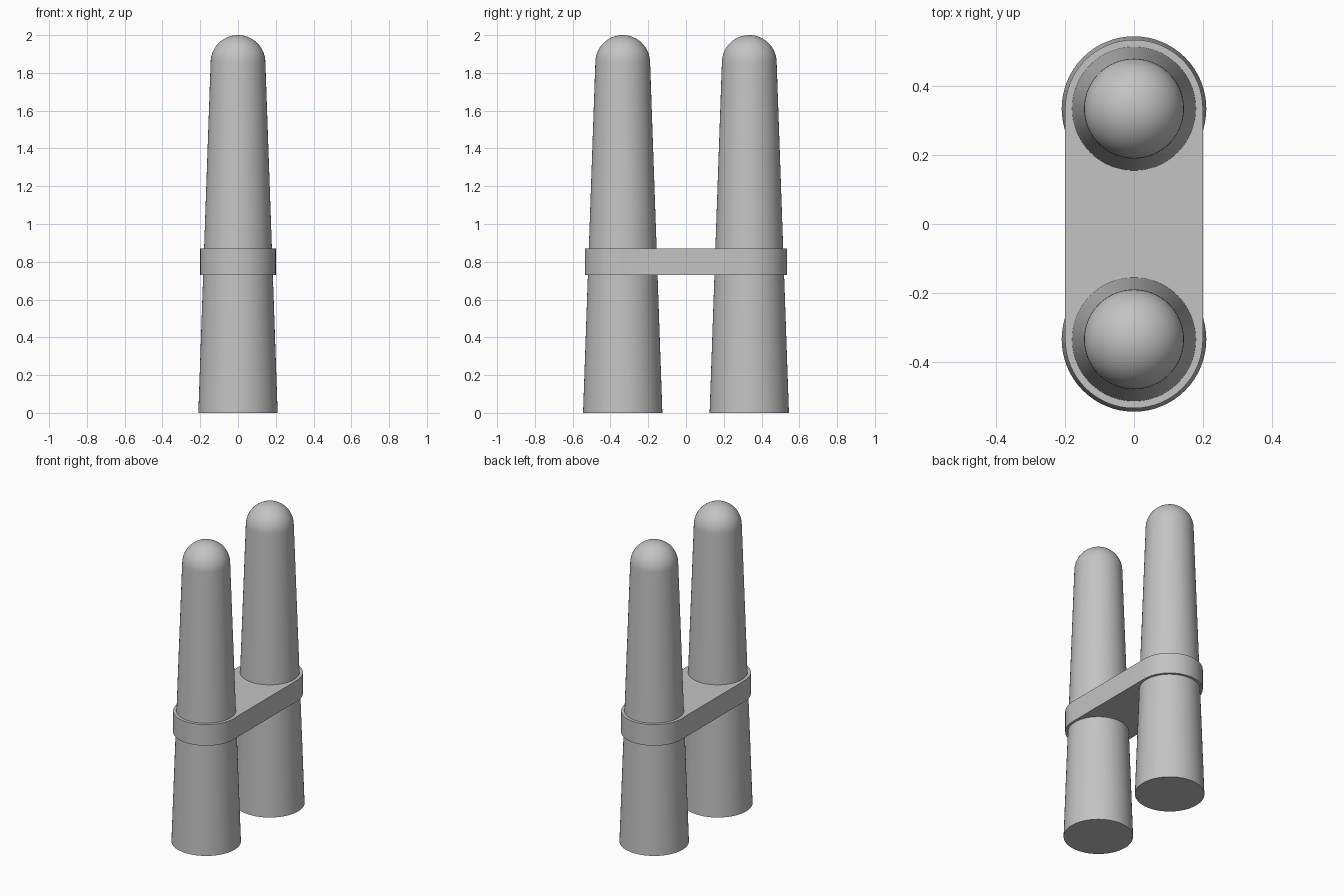
import bpy, bmesh, math

if "Cube" in bpy.data.objects:
    bpy.data.objects.remove(bpy.data.objects["Cube"], do_unlink=True)

SPACING = 0.335      # distance of each post from the middle
SEGMENTS = 64

grey = bpy.data.materials.new("plain grey")
grey.use_nodes = True
colour = (0.55, 0.55, 0.55, 1)
grey.diffuse_color = colour
grey.node_tree.nodes["Principled BSDF"].inputs["Base Color"].default_value = colour


def finish(name, bm):
    bmesh.ops.recalc_face_normals(bm, faces=bm.faces)
    mesh = bpy.data.meshes.new(name)
    bm.to_mesh(mesh)
    bm.free()
    mesh.materials.append(grey)
    obj = bpy.data.objects.new(name, mesh)
    bpy.context.collection.objects.link(obj)
    bpy.ops.object.select_all(action='DESELECT')
    obj.select_set(True)
    bpy.context.view_layer.objects.active = obj
    bpy.ops.object.shade_smooth_by_angle(angle=math.radians(35))
    return obj


def post(name, y):
    # Tapered shaft and round tip, spun from a half profile
    base, tip, shoulder = 0.21, 0.145, 1.855
    steps = 14
    profile = [(0, 0), (base, 0)]
    for i in range(steps + 1):
        a = math.pi / 2 * i / steps
        profile.append((tip * math.cos(a), shoulder + tip * math.sin(a)))
    bm = bmesh.new()
    verts = [bm.verts.new((r, y, z)) for r, z in profile]
    edges = [bm.edges.new(pair) for pair in zip(verts, verts[1:])]
    bmesh.ops.spin(bm, geom=verts + edges, cent=(0, y, 0), axis=(0, 0, 1),
                   angle=2 * math.pi, steps=SEGMENTS)
    bmesh.ops.remove_doubles(bm, verts=bm.verts, dist=0.0001)
    return finish(name, bm)


def strap(name, radius, bottom, top):
    # Flat bar with rounded ends that wraps both posts
    bm = bmesh.new()
    half = SEGMENTS // 2
    outline = []
    for side in (1, -1):
        for i in range(half + 1):
            a = math.pi * i / half
            outline.append(bm.verts.new((side * radius * math.cos(a),
                                         side * (SPACING + radius * math.sin(a)), bottom)))
    face = bm.faces.new(outline)
    raised = bmesh.ops.extrude_face_region(bm, geom=[face], use_keep_orig=True)
    moved = [v for v in raised["geom"] if isinstance(v, bmesh.types.BMVert)]
    bmesh.ops.translate(bm, verts=moved, vec=(0, 0, top - bottom))
    return finish(name, bm)


post("front_post", -SPACING)
post("back_post", SPACING)
strap("connecting_strap", 0.20, 0.73, 0.87)
